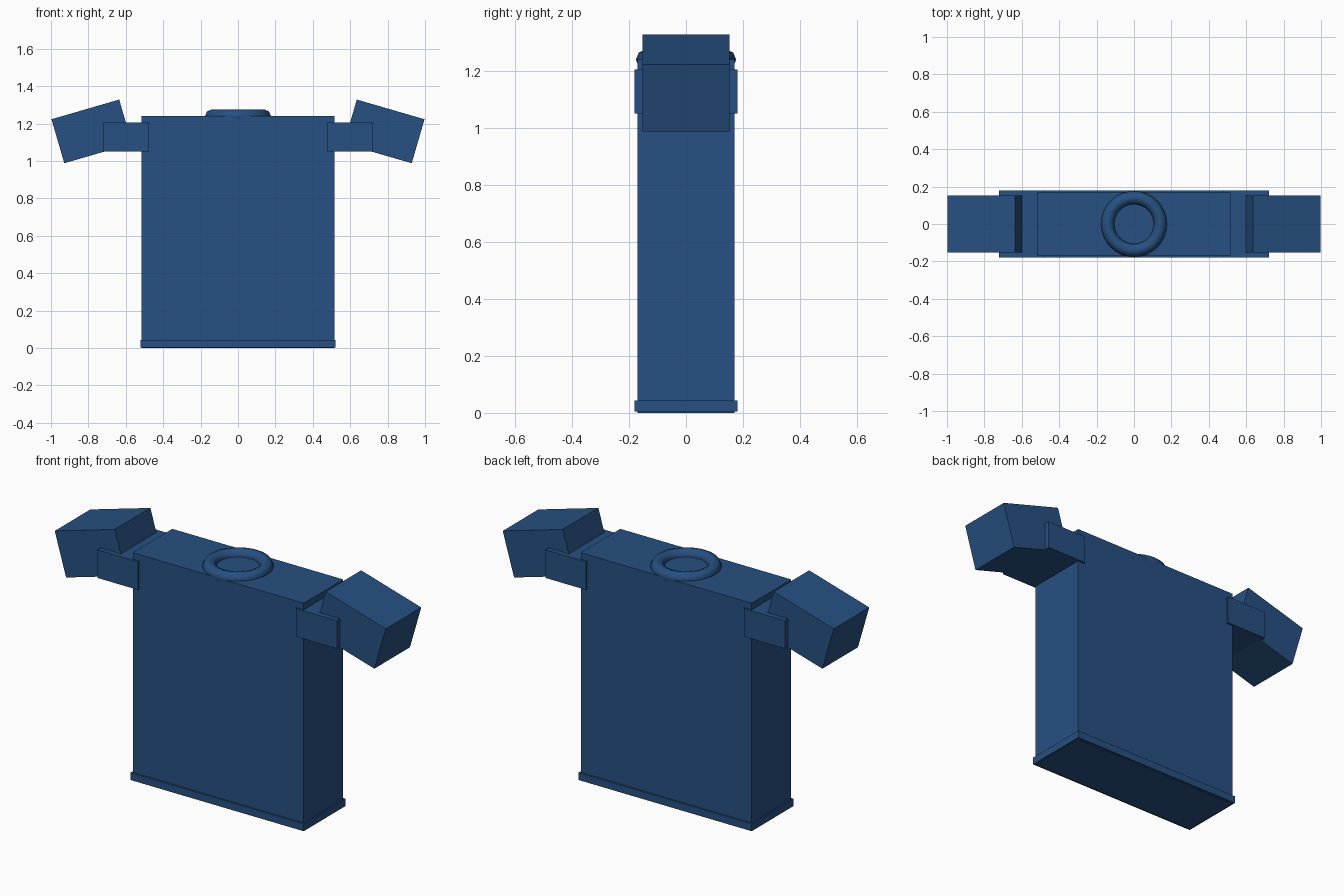
import bpy
from math import radians

if "Cube" in bpy.data.objects:
    bpy.data.objects.remove(bpy.data.objects["Cube"])

fabric = bpy.data.materials.new("navy_fabric")
fabric.diffuse_color = (0.02, 0.08, 0.22, 1)
fabric.use_nodes = True
fabric.node_tree.nodes["Principled BSDF"].inputs["Base Color"].default_value = fabric.diffuse_color


def box(name, centre, size, tilt=0):
    bpy.ops.mesh.primitive_cube_add(size=1, location=centre)
    ob = bpy.context.object
    ob.name = name
    ob.scale = size
    bpy.ops.object.transform_apply(location=False, rotation=False, scale=True)
    ob.rotation_euler[1] = tilt
    ob.data.materials.append(fabric)
    return ob


# Torso and the slightly wider hem band
box("torso", (0, 0, 0.62), (1.03, 0.34, 1.24))
box("hem", (0, 0, 0.024), (1.044, 0.36, 0.04))

# Shoulder blocks and drooping sleeves on both sides
for side, label in ((-1, "left"), (1, "right")):
    box(f"{label}_shoulder", (side * 0.599, 0, 1.128), (0.245, 0.36, 0.153))
    box(f"{label}_sleeve", (side * 0.782, 0, 1.158), (0.377, 0.306, 0.245),
        side * radians(16.2))

# Ring collar half sunk into the top
bpy.ops.mesh.primitive_torus_add(location=(0, 0, 1.24), major_radius=0.141,
                                 minor_radius=0.035, major_segments=32,
                                 minor_segments=8)
collar = bpy.context.object
collar.name = "collar"
collar.data.materials.append(fabric)
bpy.ops.object.shade_smooth_by_angle(angle=radians(50))
